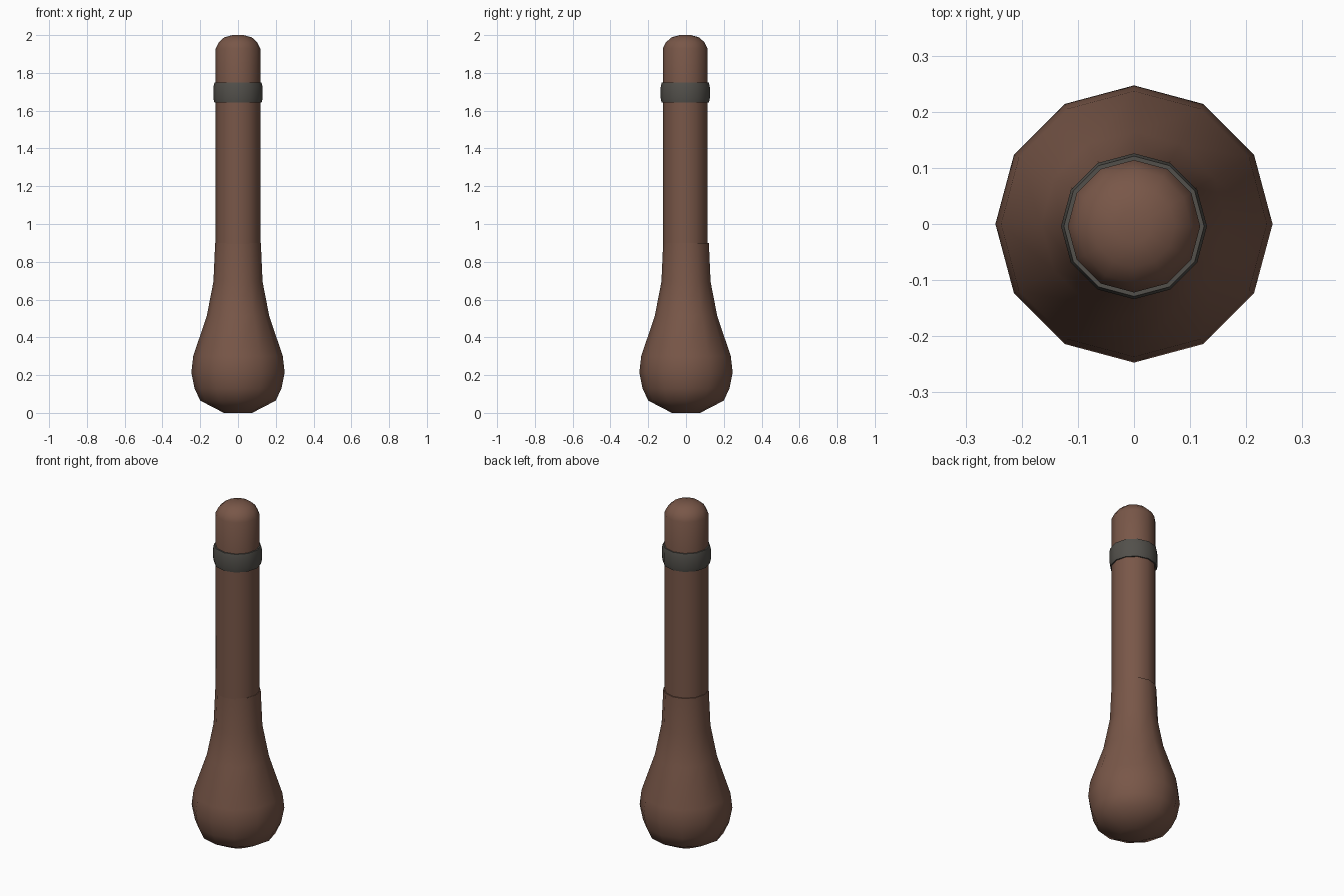
import bpy, bmesh, math

if "Cube" in bpy.data.objects:
    bpy.data.objects.remove(bpy.data.objects["Cube"])

SIDES = 12


def material(name, color):
    m = bpy.data.materials.new(name)
    m.diffuse_color = (*color, 1)
    m.use_nodes = True
    m.node_tree.nodes["Principled BSDF"].inputs["Base Color"].default_value = m.diffuse_color
    return m


def lathe(name, profile, mat, y=0.0, closed=False, angle=50):
    """Spin (radius, z) points, listed bottom to top, around the vertical axis."""
    bm = bmesh.new()
    rings = []
    for r, z in profile:
        rings.append([bm.verts.new((r * math.cos(i * math.tau / SIDES),
                                    y + r * math.sin(i * math.tau / SIDES), z))
                      for i in range(SIDES)])
    pairs = list(zip(rings, rings[1:]))
    if closed:
        pairs.append((rings[-1], rings[0]))
    for a, b in pairs:
        for i in range(SIDES):
            j = (i + 1) % SIDES
            bm.faces.new((a[i], a[j], b[j], b[i]))
    if not closed:
        bm.faces.new(rings[0][::-1])
        bm.faces.new(rings[-1])
    bmesh.ops.recalc_face_normals(bm, faces=bm.faces)
    me = bpy.data.meshes.new(name)
    bm.to_mesh(me)
    bm.free()
    me.materials.append(mat)
    ob = bpy.data.objects.new(name, me)
    bpy.context.collection.objects.link(ob)
    bpy.ops.object.select_all(action='DESELECT')
    ob.select_set(True)
    bpy.context.view_layer.objects.active = ob
    bpy.ops.object.shade_smooth_by_angle(angle=math.radians(angle))
    return ob


wood = material("brown_wood", (0.19, 0.095, 0.065))
iron = material("dark_metal", (0.085, 0.08, 0.07))

# Heavy bulb-shaped head, tapering into the neck
lathe("club_head", [(0.075, 0.0), (0.2, 0.065), (0.23, 0.13), (0.247, 0.215),
                    (0.237, 0.3), (0.165, 0.515), (0.13, 0.695), (0.121, 0.9)], wood)

# Straight grip
lathe("grip", [(0.118, 0.895), (0.118, 1.69)], wood, y=-0.004)

# Rounded handle end
lathe("handle_end", [(0.118, 1.69), (0.118, 1.93), (0.102, 1.962),
                     (0.073, 1.988), (0.03, 2.0)], wood, y=-0.004)

# Metal collar, slightly bulged
lathe("collar", [(0.116, 1.642), (0.125, 1.642), (0.13, 1.665), (0.13, 1.725),
                 (0.125, 1.748), (0.116, 1.748)], iron, y=-0.004, closed=True)
